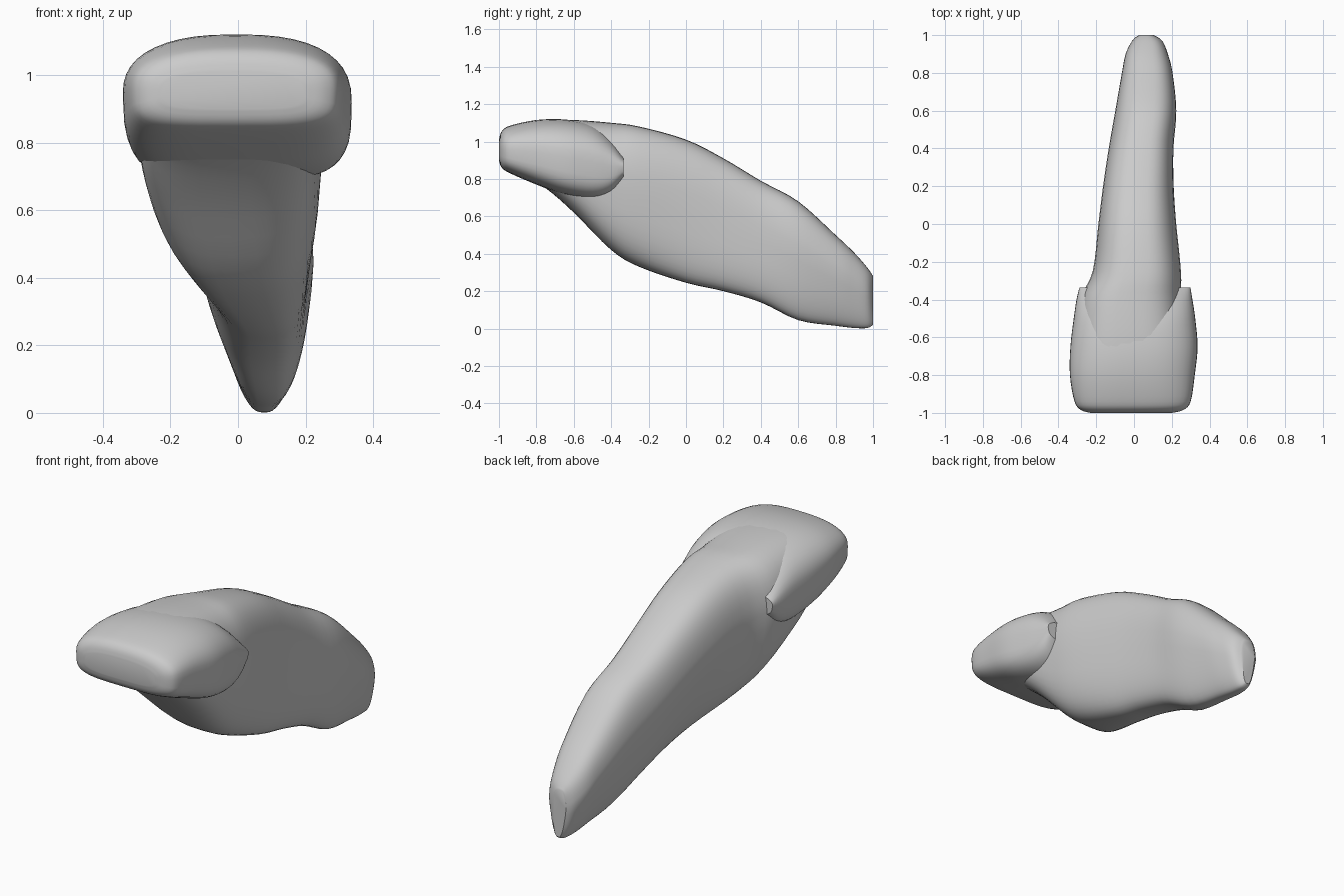
import bpy, bmesh
from math import cos, sin, pi, radians, copysign

N = 44      # points around each section
STEPS = 4   # interpolated sections between two given ones


def catmull(a, b, c, d, t):
    return tuple(0.5 * (2*q + (r-p)*t + (2*p-5*q+4*r-s)*t*t + (3*q-p-3*r+s)*t**3)
                 for p, q, r, s in zip(a, b, c, d))


def spow(v, e):
    return copysign(abs(v) ** e, v)


def loft(name, rows, top_power, low_power):
    """Skin rounded sections: y, bottom z, top z, left/right x above, left/right x below."""
    secs = []
    for i in range(len(rows) - 1):
        a, d = rows[max(i-1, 0)], rows[min(i+2, len(rows)-1)]
        secs += [catmull(a, rows[i], rows[i+1], d, k/STEPS) for k in range(STEPS)]
    secs.append(rows[-1])
    bm = bmesh.new()
    rings = []
    for y, zb, zt, l1, r1, l0, r0 in secs:
        ring = []
        for k in range(N):
            t = 2*pi*k/N
            p = top_power if sin(t) >= 0 else low_power
            u, v = spow(cos(t), 2/p), spow(sin(t), 2/p)
            f = min(1, (v + 1) / 2 / 0.6)
            left, right = l0 + (l1-l0)*f, r0 + (r1-r0)*f
            x = (left+right)/2 + (right-left)/2*u
            z = max(0, (zb+zt)/2 + (zt-zb)/2*v)
            ring.append(bm.verts.new((x, max(-1, min(1, y)), z)))
        rings.append(ring)
    for a, b in zip(rings, rings[1:]):
        for k in range(N):
            bm.faces.new((a[k], a[(k+1) % N], b[(k+1) % N], b[k]))
    bm.faces.new(rings[0])
    bm.faces.new(rings[-1])
    bmesh.ops.recalc_face_normals(bm, faces=bm.faces)
    me = bpy.data.meshes.new(name)
    bm.to_mesh(me)
    bm.free()
    ob = bpy.data.objects.new(name, me)
    bpy.context.collection.objects.link(ob)
    bpy.context.view_layer.objects.active = ob
    ob.select_set(True)
    bpy.ops.object.shade_smooth_by_angle(angle=radians(35))
    ob.select_set(False)


# Long tapering body, sloping down to the back
loft("body", [
    (-0.90, 0.84, 1.07, -0.26, 0.22, -0.27, 0.22),
    (-0.75, 0.75, 1.11, -0.28, 0.24, -0.29, 0.23),
    (-0.60, 0.62, 1.115, -0.29, 0.245, -0.30, 0.225),
    (-0.40, 0.42, 1.10, -0.285, 0.25, -0.23, 0.22),
    (-0.25, 0.33, 1.08, -0.22, 0.25, -0.17, 0.22),
    (0.00, 0.245, 1.01, -0.19, 0.225, -0.08, 0.215),
    (0.20, 0.20, 0.91, -0.165, 0.21, -0.06, 0.21),
    (0.40, 0.14, 0.79, -0.135, 0.21, -0.05, 0.20),
    (0.60, 0.045, 0.68, -0.10, 0.225, -0.01, 0.18),
    (0.80, 0.015, 0.50, -0.065, 0.205, 0.01, 0.15),
    (0.90, 0.003, 0.405, -0.045, 0.18, 0.02, 0.135),
    (0.97, 0.003, 0.325, -0.01, 0.15, 0.035, 0.12),
    (1.00, 0.02, 0.28, 0.025, 0.105, 0.05, 0.10)], 2.9, 3.2)

# Broad blunt head overhanging both sides
loft("head", [
    (-1.00, 0.90, 1.01, -0.23, 0.20, -0.23, 0.20),
    (-0.985, 0.86, 1.055, -0.28, 0.26, -0.28, 0.26),
    (-0.94, 0.83, 1.085, -0.315, 0.30, -0.315, 0.30),
    (-0.80, 0.77, 1.115, -0.34, 0.322, -0.335, 0.32),
    (-0.65, 0.715, 1.118, -0.338, 0.337, -0.33, 0.335),
    (-0.50, 0.69, 1.09, -0.32, 0.325, -0.315, 0.32),
    (-0.40, 0.72, 1.02, -0.305, 0.31, -0.30, 0.305),
    (-0.335, 0.80, 0.93, -0.29, 0.30, -0.28, 0.29)], 2.5, 4.0)
